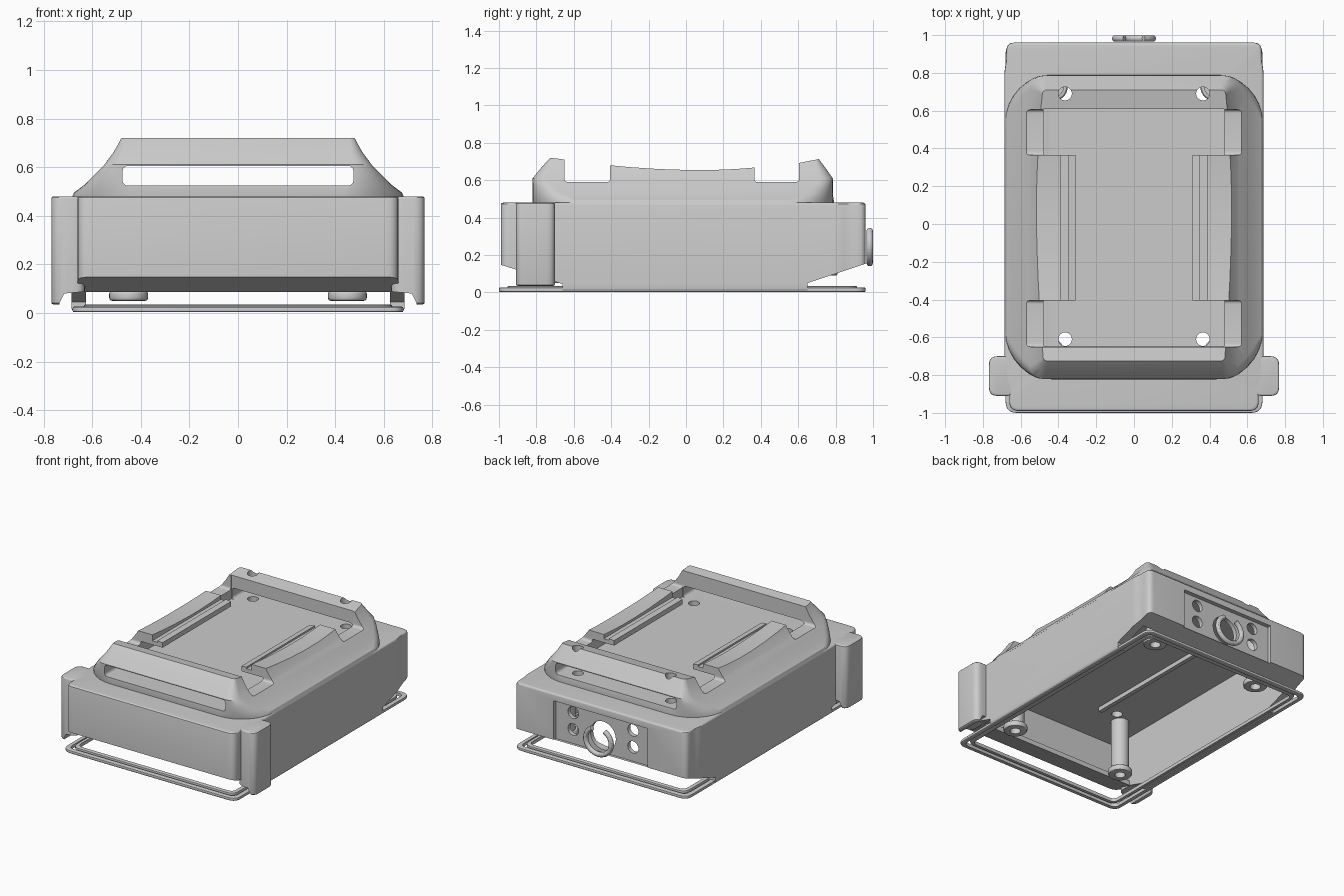
import bpy, bmesh, math
from mathutils import Vector

cube = bpy.data.objects.get("Cube")
if cube:
    bpy.data.objects.remove(cube, do_unlink=True)

grey = bpy.data.materials.new("plain_grey")
grey.use_nodes = True
grey.diffuse_color = (0.6, 0.6, 0.6, 1)
grey.node_tree.nodes["Principled BSDF"].inputs["Base Color"].default_value = (0.6, 0.6, 0.6, 1)


def skin(name, rings):
    """Join matching point rings into a closed solid."""
    bm = bmesh.new()
    rows = [[bm.verts.new(p) for p in ring] for ring in rings]
    for low, high in zip(rows, rows[1:]):
        for i in range(len(low)):
            j = (i + 1) % len(low)
            bm.faces.new((low[i], low[j], high[j], high[i]))
    bm.faces.new(rows[0][::-1])
    bm.faces.new(rows[-1])
    bmesh.ops.recalc_face_normals(bm, faces=bm.faces[:])
    mesh = bpy.data.meshes.new(name)
    bm.to_mesh(mesh)
    bm.free()
    mesh.materials.append(grey)
    ob = bpy.data.objects.new(name, mesh)
    bpy.context.collection.objects.link(ob)
    return ob


def rounded(pts, radius):
    """Replace the corners of an outline by short curves."""
    pts = [Vector(p) for p in pts]
    out = []
    for i, p in enumerate(pts):
        a, b = pts[i - 1] - p, pts[(i + 1) % len(pts)] - p
        d = min(radius, .45 * a.length, .45 * b.length)
        a, b = a.normalized() * d, b.normalized() * d
        out += [p + a * (1 - t) ** 2 + b * t * t for t in (0, .2, .4, .6, .8, 1)]
    return out


def prism(name, pts, axis, lo, hi, radius=0, edge=0):
    """Extrude an outline along an axis, with rounded corners and soft rims."""
    pts = rounded(pts, radius) if radius else [Vector(p) for p in pts]
    lows = Vector([min(p[k] for p in pts) for k in (0, 1)])
    highs = Vector([max(p[k] for p in pts) for k in (0, 1)])
    mid, half = (lows + highs) / 2, (highs - lows) / 2

    def ring(t, inset):
        flat = [mid + Vector([(p - mid)[k] * (1 - inset / half[k]) for k in (0, 1)]) for p in pts]
        return [{"X": (t, a, b), "Y": (a, t, b), "Z": (a, b, t)}[axis] for a, b in flat]
    if not edge:
        return skin(name, [ring(lo, 0), ring(hi, 0)])
    arc = [(edge * (1 - math.sin(a)), edge * (1 - math.cos(a))) for a in (0, math.pi / 6, math.pi / 3, math.pi / 2)]
    return skin(name, [ring(lo + t, s) for t, s in [(b, a) for a, b in arc]]
                + [ring(hi - b, a) for a, b in reversed(arc)])


def rect(x0, x1, y0, y1):
    return [(x0, y0), (x1, y0), (x1, y1), (x0, y1)]


def cylinder(name, a, b, axis, lo, hi, radius, edge=0):
    turns = [i * math.tau / 28 for i in range(28)]
    return prism(name, [(a + radius * math.cos(t), b + radius * math.sin(t)) for t in turns], axis, lo, hi, 0, edge)


def combine(ob, other, op="DIFFERENCE"):
    """Apply a boolean and remove the second object."""
    mod = ob.modifiers.new("cut", 'BOOLEAN')
    mod.operation, mod.object, mod.solver = op, other, 'EXACT'
    mesh = bpy.data.meshes.new_from_object(ob.evaluated_get(bpy.context.evaluated_depsgraph_get()))
    ob.modifiers.clear()
    ob.data = mesh
    bpy.data.objects.remove(other, do_unlink=True)


def loft(name, levels):
    """Stack rounded rectangles given as (z, half width, front, back, radius)."""
    rings = []
    for z, hx, front, back, r in levels:
        ring = []
        for i, (cx, cy) in enumerate(((hx - r, back - r), (r - hx, back - r), (r - hx, front + r), (hx - r, front + r))):
            for k in range(9):
                a = (i + k / 8) * math.pi / 2
                ring.append((cx + r * math.cos(a), cy + r * math.sin(a), z))
        rings.append(ring)
    return skin(name, rings)


# main housing with sloping undersides at both ends
half_plan = [(.66, -.99), (.66, -.88), (.685, -.82), (.685, .82), (.675, .87), (.675, .96)]
plan = half_plan + [(-x, y) for x, y in reversed(half_plan)]
housing = prism("housing", plan, "Z", .008, .48, .05, .012)
front_slope = [(-1.1, -.1), (-.66, -.1), (-.66, .045), (-1.1, .182)]
rear_slope = [(.65, -.1), (1.1, -.1), (1.1, .2), (.65, .05)]
for slope in (front_slope, rear_slope):
    combine(housing, prism("slope", slope, "X", -1, 1))

# hollow underside
cavity = [(-.79, -.1), (.84, -.1), (.84, .13), (.9, .2), (.9, .45), (-.94, .45), (-.94, .2), (-.79, .12)]
combine(housing, prism("cavity", cavity, "X", -.625, .625))

# recessed rear panel with ports
combine(housing, prism("rear_recess", rect(-.37, .37, .15, .43), "Y", .93, 1.1))
for x in (-.235, .235):
    for z in (.25, .37):
        combine(housing, cylinder("port", x, z, "Y", .8, 1, .042))
combine(housing, cylinder("centre_port", 0, .27, "Y", .8, 1, .1))
parts = [housing]

# hooked ears at the front corners
for s, side_name in ((-1, "right"), (1, "left")):
    ear = prism(f"ear_{side_name}", [(s * x, y) for x, y in rect(.63, .768, -.91, -.7)], "Z", .035, .48, .045, .01)
    combine(ear, prism("hook", [(s * x, z) for x, z in [(.5, -.1), (.735, -.1), (.735, .04), (.715, .08), (.5, .1)]],
                       "Y", -1.1, -.5))
    parts.append(ear)

# sloping upper deck
deck = loft("deck", [(.47, .685, -.82, .79, .26), (.495, .675, -.822, .79, .24), (.525, .635, -.82, .785, .17),
                     (.57, .59, -.82, .785, .11), (.61, .55, -.82, .785, .07), (.66, .513, -.78, .75, .05),
                     (.7, .49, -.745, .72, .03), (.72, .48, -.725, .705, .02)])
parts.append(deck)

# tray recess, strap slots, side notches
combine(deck, prism("tray", rect(-.48, .48, -.645, .61), "Z", .525, 1))
combine(deck, prism("strap_slot", rect(-.475, .475, .524, .605), "Y", -1.2, 1.2, .025))
for y0, y1 in ((-.65, -.405), (.365, .605)):
    combine(deck, prism("notch", rect(y0, y1, .59, 1), "X", -1, 1, .02))

# overhanging rails with a groove, then the shallow hollow along their tops
for s in (-1, 1):
    rail = [(.31, .61), (.31, .645), (.35, .65), (.35, .638), (.39, .638), (.39, .75), (.482, .75), (.482, .61)]
    combine(deck, prism("rail", [(s * x, z) for x, z in rail], "Y", -.405, .365), "UNION")
hollow = [(-.407, .68), (-.3, .67), (-.15, .66), (0, .655), (.15, .655), (.27, .66), (.368, .668), (.368, 1), (-.407, 1)]
combine(deck, prism("top_hollow", hollow, "X", -1, 1))

# sloping tops of the end ridges
combine(deck, prism("ridge_trim", [(.58, .688), (.72, .715), (.72, 1), (.58, 1)], "X", -1, 1))
combine(deck, prism("ridge_trim", [(-.73, .721), (-.63, .708), (-.63, 1), (-.73, 1)], "X", -1, 1))

# screw holes through deck and housing
for x in (-.365, .365):
    for y in (-.61, .69):
        for ob in (deck, housing):
            combine(ob, cylinder("screw_hole", x, y, "Z", .4, 1, .036))

# hollow standoffs inside
for s, side_name in ((-1, "right"), (1, "left")):
    for x, y, foot, end in ((.45, -.68, .05, "front"), (.43, .73, .09, "rear")):
        post = cylinder(f"standoff_{end}_{side_name}", s * x, y, "Z", foot + .01, .46, .06)
        combine(post, cylinder("foot", s * x, y, "Z", foot, foot + .04, .08, .012), "UNION")
        combine(post, cylinder("bore", s * x, y, "Z", -.05, .25, .035))
        parts.append(post)

# ceiling rib
parts.append(prism("ceiling_rib", rect(-.245, -.215, -.62, .41), "Z", .42, .46))

# double seal frame under the housing
for name, inset, width, z0, z1 in (("outer_seal", 0, .03, .003, .026), ("inner_seal", .045, .025, .01, .034)):
    def ring(d):
        return rect(d - .68, .68 - d, d - 1, .96 - d)
    seal = prism(name, ring(inset), "Z", z0, z1, .06, .006)
    combine(seal, prism("opening", ring(inset + width), "Z", -.1, .1, .04))
    parts.append(seal)

# open ring clip on the rear
curve = bpy.data.curves.new("ring_clip", 'CURVE')
curve.dimensions, curve.bevel_depth, curve.use_fill_caps = '3D', .017, True
spline = curve.splines.new('POLY')
spline.points.add(32)
for i, p in enumerate(spline.points):
    a = math.radians(120 + 300 * i / 32)
    p.co = (.1 * math.cos(a), .982, .25 + .093 * math.sin(a), 1)
curve.materials.append(grey)
clip_curve = bpy.data.objects.new("clip_curve", curve)
bpy.context.collection.objects.link(clip_curve)
clip_mesh = bpy.data.meshes.new_from_object(clip_curve.evaluated_get(bpy.context.evaluated_depsgraph_get()))
bpy.data.objects.remove(clip_curve, do_unlink=True)
clip = bpy.data.objects.new("ring_clip", clip_mesh)
bpy.context.collection.objects.link(clip)
parts.append(clip)

# smooth shading with crisp edges
bpy.ops.object.select_all(action='DESELECT')
for ob in parts:
    ob.select_set(True)
bpy.context.view_layer.objects.active = housing
bpy.ops.object.shade_smooth_by_angle(angle=math.radians(30))
